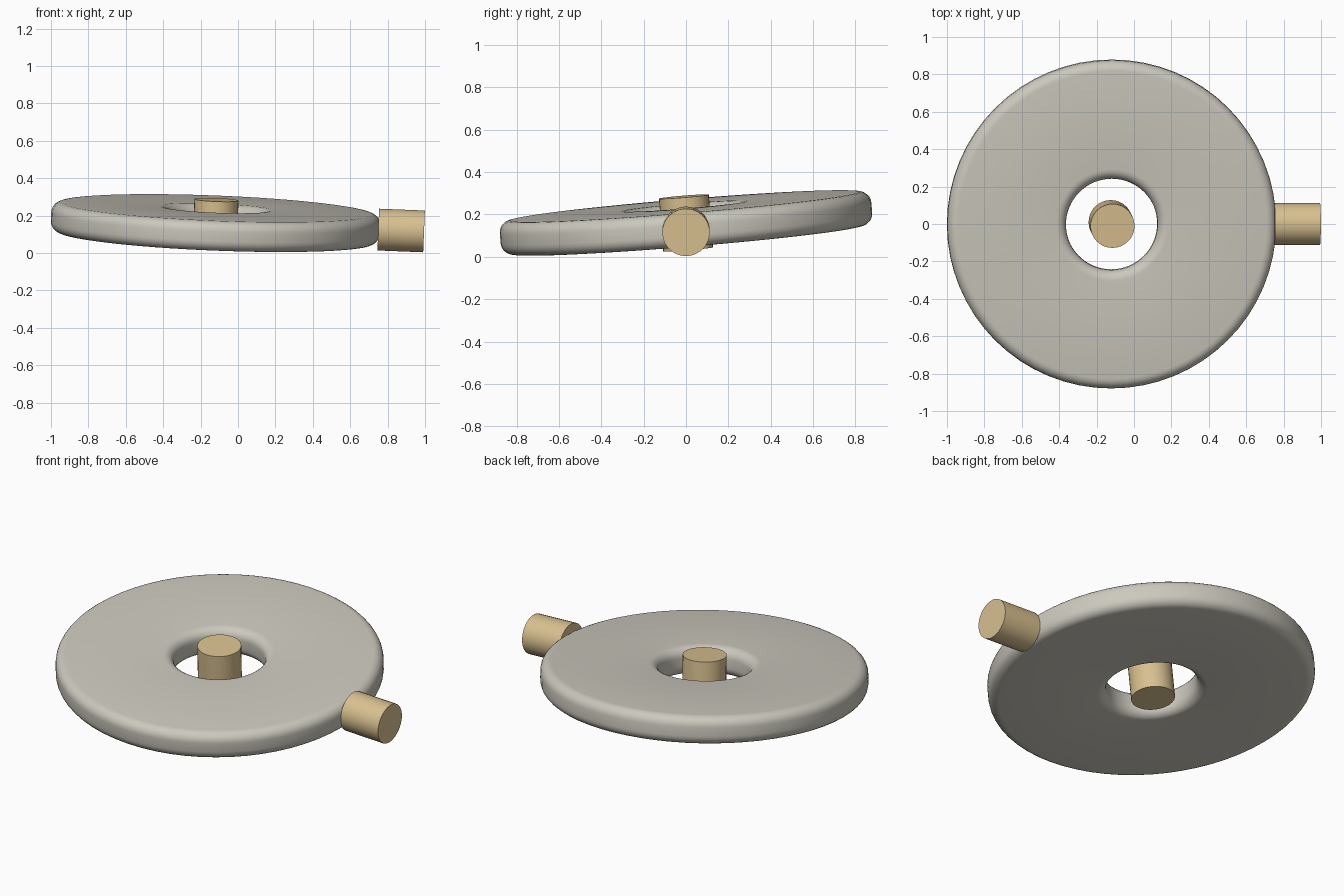
import bpy, bmesh, math
from mathutils import Matrix

cube = bpy.data.objects.get("Cube")
if cube:
    bpy.data.objects.remove(cube, do_unlink=True)


def make_material(name, rgb):
    m = bpy.data.materials.new(name)
    m.use_nodes = True
    m.diffuse_color = (*rgb, 1)
    bsdf = m.node_tree.nodes["Principled BSDF"]
    bsdf.inputs["Base Color"].default_value = (*rgb, 1)
    bsdf.inputs["Roughness"].default_value = 0.8
    return m


stone = make_material("warm grey stone", (0.60, 0.58, 0.51))
wood = make_material("pale wood", (0.69, 0.53, 0.28))

# Shared tilt of the whole assembly
TILT = (Matrix.Translation((-0.12, 0, 0.16))
        @ Matrix.Rotation(0.04, 4, 'Y') @ Matrix.Rotation(0.082, 4, 'X'))


def finish(name, bm, material, local=Matrix.Identity(4)):
    bmesh.ops.recalc_face_normals(bm, faces=bm.faces)
    mesh = bpy.data.meshes.new(name)
    bm.to_mesh(mesh)
    bm.free()
    mesh.materials.append(material)
    ob = bpy.data.objects.new(name, mesh)
    bpy.context.collection.objects.link(ob)
    ob.matrix_world = TILT @ local
    bpy.ops.object.select_all(action='DESELECT')
    ob.select_set(True)
    bpy.context.view_layer.objects.active = ob
    bpy.ops.object.shade_smooth_by_angle(angle=math.radians(35))
    return ob


# Millstone: rounded rectangle section spun around the axle
INNER, OUTER, HALF, ROUND = 0.245, 0.88, 0.08, 0.055
corners = [(OUTER - ROUND, HALF - ROUND, 0), (INNER + ROUND, HALF - ROUND, 90),
           (INNER + ROUND, ROUND - HALF, 180), (OUTER - ROUND, ROUND - HALF, 270)]
bm = bmesh.new()
section = []
for cx, cz, start in corners:
    for i in range(7):
        a = math.radians(start + i * 15)
        section.append(bm.verts.new((cx + ROUND * math.cos(a), 0, cz + ROUND * math.sin(a))))
edges = [bm.edges.new((section[i - 1], section[i])) for i in range(len(section))]
bmesh.ops.spin(bm, geom=section + edges, cent=(0, 0, 0), axis=(0, 0, 1),
               angle=math.tau, steps=64)
bmesh.ops.remove_doubles(bm, verts=bm.verts, dist=0.0005)
finish("millstone", bm, stone)


# Wooden pins: central axle and side handle
def pin(name, radius, length, local):
    bm = bmesh.new()
    bmesh.ops.create_cone(bm, cap_ends=True, segments=32, radius1=radius,
                          radius2=radius, depth=length)
    finish(name, bm, wood, local)


pin("axle_pin", 0.118, 0.25, Matrix.Identity(4))
pin("side_handle", 0.112, 0.245,
    Matrix.Translation((0.993, 0, 0)) @ Matrix.Rotation(math.pi / 2, 4, 'Y'))
